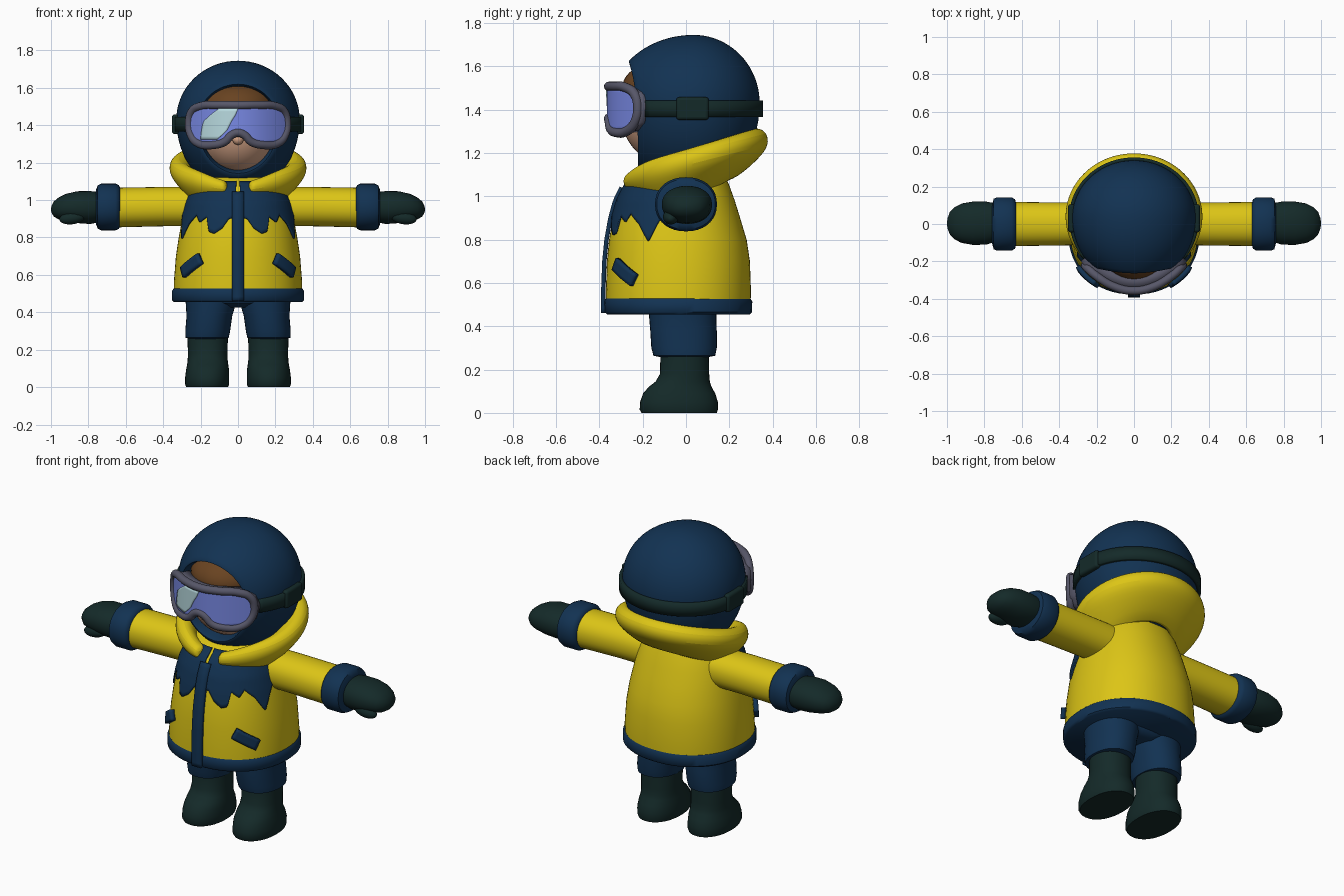
import bpy, bmesh
from math import sin, cos, pi, asin, copysign, radians
from mathutils import Vector

cube = bpy.data.objects.get("Cube")
if cube:
    bpy.data.objects.remove(cube)


def material(name, rgb):
    m = bpy.data.materials.new(name)
    m.use_nodes = True
    m.diffuse_color = (*rgb, 1)
    bsdf = next(n for n in m.node_tree.nodes if n.type == 'BSDF_PRINCIPLED')
    bsdf.inputs["Base Color"].default_value = (*rgb, 1)
    bsdf.inputs["Roughness"].default_value = 0.7
    return m


NAVY = material("navy cloth", (.006, .032, .085))
YELLOW = material("yellow cloth", (.72, .56, .008))
DARK = material("dark green rubber", (.007, .023, .022))
GRAY = material("goggle gray", (.095, .095, .14))
SKIN = material("skin", (.66, .37, .24))
HAIR = material("brown hair", (.14, .056, .015))
LENS = material("blue lens", (.19, .25, .78))
SHINE = material("pale lens shine", (.48, .70, .74))


def interp(table, t):
    """Linear lookup in rows whose first entry is the key."""
    if t <= table[0][0]:
        return table[0][1:]
    for a, b in zip(table, table[1:]):
        if t <= b[0]:
            k = (t - a[0]) / (b[0] - a[0])
            return [p + (q - p) * k for p, q in zip(a[1:], b[1:])]
    return table[-1][1:]


def finish(ob, mat, angle=45):
    ob.data.materials.clear()
    ob.data.materials.append(mat)
    bpy.ops.object.select_all(action='DESELECT')
    ob.select_set(True)
    bpy.context.view_layer.objects.active = ob
    bpy.ops.object.shade_smooth_by_angle(angle=radians(angle))
    return ob


def surf(name, mat, nu, nv, fn, wrap=False, caps=False, thick=0, subdiv=0):
    """Grid surface from fn(u, v); wrap closes it along u, caps fill the v ends."""
    bm = bmesh.new()
    cols = nu if wrap else nu + 1
    g = [[bm.verts.new(fn(i / nu, j / nv)) for i in range(cols)] for j in range(nv + 1)]
    for j in range(nv):
        for i in range(nu):
            k = (i + 1) % cols
            bm.faces.new((g[j][i], g[j][k], g[j + 1][k], g[j + 1][i]))
    if caps:
        bm.faces.new(g[0])
        bm.faces.new(g[-1])
    bmesh.ops.remove_doubles(bm, verts=bm.verts, dist=1e-5)
    bmesh.ops.recalc_face_normals(bm, faces=bm.faces)
    me = bpy.data.meshes.new(name)
    bm.to_mesh(me)
    bm.free()
    ob = bpy.data.objects.new(name, me)
    bpy.context.collection.objects.link(ob)
    if thick:
        mod = ob.modifiers.new("thickness", 'SOLIDIFY')
        mod.thickness, mod.offset = thick, 0
    if subdiv:
        ob.modifiers.new("smooth", 'SUBSURF').levels = subdiv
    return finish(ob, mat)


def section(rows, h, a, off=0):
    """Point on a rounded cross-section; rows are (height, centre, radius, front, back)."""
    c, r, yf, yb = interp(rows, h)
    s, k = (copysign(abs(f) ** .92, f) for f in (sin(a), cos(a)))
    return c + (r + off) * s, (yf + yb) / 2 - ((yb - yf) / 2 + off) * k


def limb(name, mat, rows, side=1, along_x=False, n=36):
    def fn(u, v):
        h = rows[round(v * (len(rows) - 1))][0]
        p, y = section(rows, h, u * 2 * pi)
        return (side * h, y, p) if along_x else (side * p, y, h)
    return surf(name, mat, n, len(rows) - 1, fn, wrap=True, caps=True)


def ball(name, mat, loc, size, rot=(0, 0, 0)):
    bpy.ops.mesh.primitive_uv_sphere_add(segments=40, ring_count=24, location=loc, rotation=rot)
    ob = bpy.context.object
    ob.name, ob.scale = name, size
    return finish(ob, mat)


# Jacket body, hem and front placket
JACKET = [(.48, 0, .343, -.37, .297), (.56, 0, .343, -.37, .3), (.7, 0, .332, -.365, .295),
          (.8, 0, .317, -.355, .28), (.9, 0, .298, -.337, .25), (.98, 0, .278, -.315, .225),
          (1.05, 0, .25, -.28, .2), (1.12, 0, .2, -.2, .17)]
limb("jacket", YELLOW, JACKET, n=64)
limb("jacket_hem", NAVY, [(.455, 0, .343, -.365, .295), (.465, 0, .353, -.375, .305),
                          (.515, 0, .353, -.377, .306), (.527, 0, .343, -.37, .298)], n=64)


def on_jacket(a, z, off, side=1):
    x, y = section(JACKET, z, a, off)
    return side * x, y, z


def placket_point(u, v):
    z = .46 + .58 * v
    return (u - .5) * .062, section(JACKET, z, 0, .012)[1], z


surf("placket", NAVY, 2, 24, placket_point, thick=.02)

# Jagged yoke and slanted pocket flaps on both sides of the chest
JAG = [(0, .91), (.14, .9), (.24, .85), (.38, .82), (.48, .83), (.55, .91), (.7, .88),
       (.8, .92), (1, .87), (1.17, .79), (1.3, .87), (1.42, .93)]
for side, label in ((1, "left"), (-1, "right")):
    def yoke(u, v):
        a = .03 + 1.39 * u
        low = interp(JAG, a)[0]
        return on_jacket(a, low + (1.1 - low) * v, .005, side)

    def flap(u, v):
        l, w, t = (u - .5) * .15, (v - .5) * .062, radians(-30)
        return on_jacket(.78 + (l * cos(t) - w * sin(t)) / .34,
                         .65 + l * sin(t) + w * cos(t), .012, side)

    surf(label + "_yoke", NAVY, 70, 12, yoke, thick=.008)
    surf(label + "_pocket_flap", NAVY, 8, 4, flap, thick=.026)

    # Arms
    limb(label + "_sleeve", YELLOW, [(.15, .965, .105, -.11, .115), (.4, .965, .105, -.115, .115),
                                     (.65, .96, .106, -.118, .118)], side, True)
    limb(label + "_cuff", NAVY, [(.63, .963, .1, -.11, .11), (.636, .963, .116, -.132, .132),
                                 (.655, .963, .125, -.143, .143), (.73, .963, .125, -.143, .143),
                                 (.75, .963, .116, -.135, .135), (.76, .963, .09, -.1, .1)], side, True)
    limb(label + "_glove", DARK, [(.74, .962, .08, -.095, .11), (.79, .96, .088, -.11, .12),
                                  (.86, .962, .085, -.112, .12), (.92, .96, .073, -.1, .11),
                                  (.96, .955, .058, -.082, .09), (.985, .952, .04, -.055, .065),
                                  (.997, .95, .018, -.025, .03), (1, .95, .003, -.003, .006)], side, True)
    ball(label + "_thumb", DARK, (side * .885, -.07, .905), (.07, .036, .034), (0, side * .15, 0))

    # Legs
    limb(label + "_trouser", NAVY, [(.258, .165, .095, -.12, .105), (.264, .165, .115, -.15, .135),
                                    (.3, .162, .12, -.16, .142), (.38, .153, .122, -.165, .142),
                                    (.44, .146, .133, -.17, .14), (.5, .142, .14, -.17, .14)], side)
    limb(label + "_boot", DARK, [(0, .165, .112, -.205, .142), (.015, .165, .118, -.214, .147),
                                 (.05, .165, .118, -.212, .147), (.09, .163, .115, -.198, .135),
                                 (.12, .162, .11, -.172, .118), (.145, .162, .107, -.14, .11),
                                 (.18, .162, .106, -.12, .107), (.275, .162, .108, -.118, .105)], side)
limb("trouser_seat", NAVY, [(.425, 0, .1, -.11, .1), (.45, 0, .25, -.16, .13), (.52, 0, .28, -.17, .14)])

# Tilted open collar, with a closed profile of (inset, height) points
LIP = [(-.19, -.2), (-.04, -.075), (.003, -.01), (-.008, .045), (-.05, .07), (-.11, .05),
       (-.15, -.02), (-.19, -.13)]


def collar(u, v):
    a = .16 + (2 * pi - .32) * v
    dr, dz = LIP[round(u * len(LIP)) % len(LIP)]
    front = max(0, cos(a))
    taper = 1 - .45 * front ** 6
    dr *= 1 - .3 * front
    dz *= taper
    z = 1.155 + .25 * (.04 - .34 * cos(a)) - .02 * front ** 8
    return (.37 + dr) * sin(a), .04 - (.342 + dr) * cos(a), z + dz


surf("collar", YELLOW, len(LIP), 48, collar, wrap=True, caps=True, subdiv=2)


# Hood with an oval face opening and a turned-in rim
def hood(u, v):
    phi = 2 * pi * u
    sp = sin(phi)
    edge = .655 - .045 * sp if sp > 0 else .655 - .075 * sp
    th = (pi - asin(edge)) * min(1, v / .88)
    q = max(0, (v - .88) / .12)
    r = sin(th) * (1 - .09 * q)
    ry = .305 if cos(th) > 0 else .38
    y = .035 + ry * cos(th) + .09 * q * q
    if cos(th) < 0:
        y += .035 * cos(phi) ** 2 * cos(th) ** 2
    return .33 * r * cos(phi), y, 1.43 + (.315 if sp > 0 else .4) * r * sp


surf("hood", NAVY, 64, 40, hood, wrap=True)

# Face
ball("face", SKIN, (0, -.05, 1.375), (.218, .25, .24))
ball("hair", HAIR, (0, -.055, 1.5), (.212, .24, .14))
ball("nose", SKIN, (0, -.305, 1.325), (.03, .03, .03))

# Goggles: half outlines give the frame, padding and lens
TOP = [(0, 1.507), (.11, 1.508), (.2, 1.502), (.245, 1.475), (.262, 1.42)]
LOW = [(0, 1.36), (.035, 1.347), (.07, 1.312), (.13, 1.295), (.21, 1.302), (.25, 1.345), (.262, 1.42)]


def wrap_y(x):
    return -.357 + 1.95 * x * x


half = TOP + LOW[-2::-1]
outline = half + [(-x, z) for x, z in half[-2:0:-1]]
cu = bpy.data.curves.new("goggle_frame", 'CURVE')
cu.dimensions = '3D'
cu.bevel_depth, cu.bevel_resolution = .022, 4
sp = cu.splines.new('BEZIER')
sp.bezier_points.add(len(outline) - 1)
for p, (x, z) in zip(sp.bezier_points, outline):
    p.co = Vector((x, wrap_y(x), z))
    p.handle_left_type = p.handle_right_type = 'AUTO'
sp.use_cyclic_u = True
sp.resolution_u = 6
frame = bpy.data.objects.new("goggle_frame", cu)
bpy.context.collection.objects.link(frame)
bpy.ops.object.select_all(action='DESELECT')
frame.select_set(True)
bpy.context.view_layer.objects.active = frame
bpy.ops.object.convert(target='MESH')
finish(bpy.context.object, GRAY, 60)


def lens_grid(push):
    def fn(u, v):
        x = (u * 2 - 1) * .26
        lo, hi = interp(LOW, abs(x))[0], interp(TOP, abs(x))[0]
        return x, wrap_y(x) + push, lo + (hi - lo) * v
    return fn


surf("goggle_padding", GRAY, 40, 4, lens_grid(.05), thick=.07)
surf("goggle_lens", LENS, 40, 8, lens_grid(-.003), thick=.01)

SHAPE = [(1.325, -.2, -.11), (1.37, -.195, -.06), (1.42, -.185, -.035), (1.46, -.14, -.01), (1.49, -.1, 0)]


def shine(u, v):
    z = 1.325 + .165 * v
    a, b = interp(SHAPE, z)
    x = a + (b - a) * u
    return x, wrap_y(x) - .0095, z


surf("lens_shine", SHINE, 12, 10, shine, thick=.004)


# Strap around the hood with side buckles
def strap(u, v):
    a = (u * 2 - 1) * 2.25
    ry = .31 if cos(a) > 0 else .345
    return .336 * sin(a), .035 + ry * cos(a), 1.367 + .076 * v


surf("goggle_strap", DARK, 64, 2, strap, thick=.022)
for side, label in ((1, "left"), (-1, "right")):
    bpy.ops.mesh.primitive_cube_add(size=1, location=(side * .335, .03, 1.405))
    ob = bpy.context.object
    ob.name, ob.scale = label + "_strap_buckle", (.036, .15, .105)
    bpy.ops.object.transform_apply(location=False, rotation=False, scale=True)
    bev = ob.modifiers.new("round", 'BEVEL')
    bev.width, bev.segments = .014, 3
    finish(ob, DARK)
